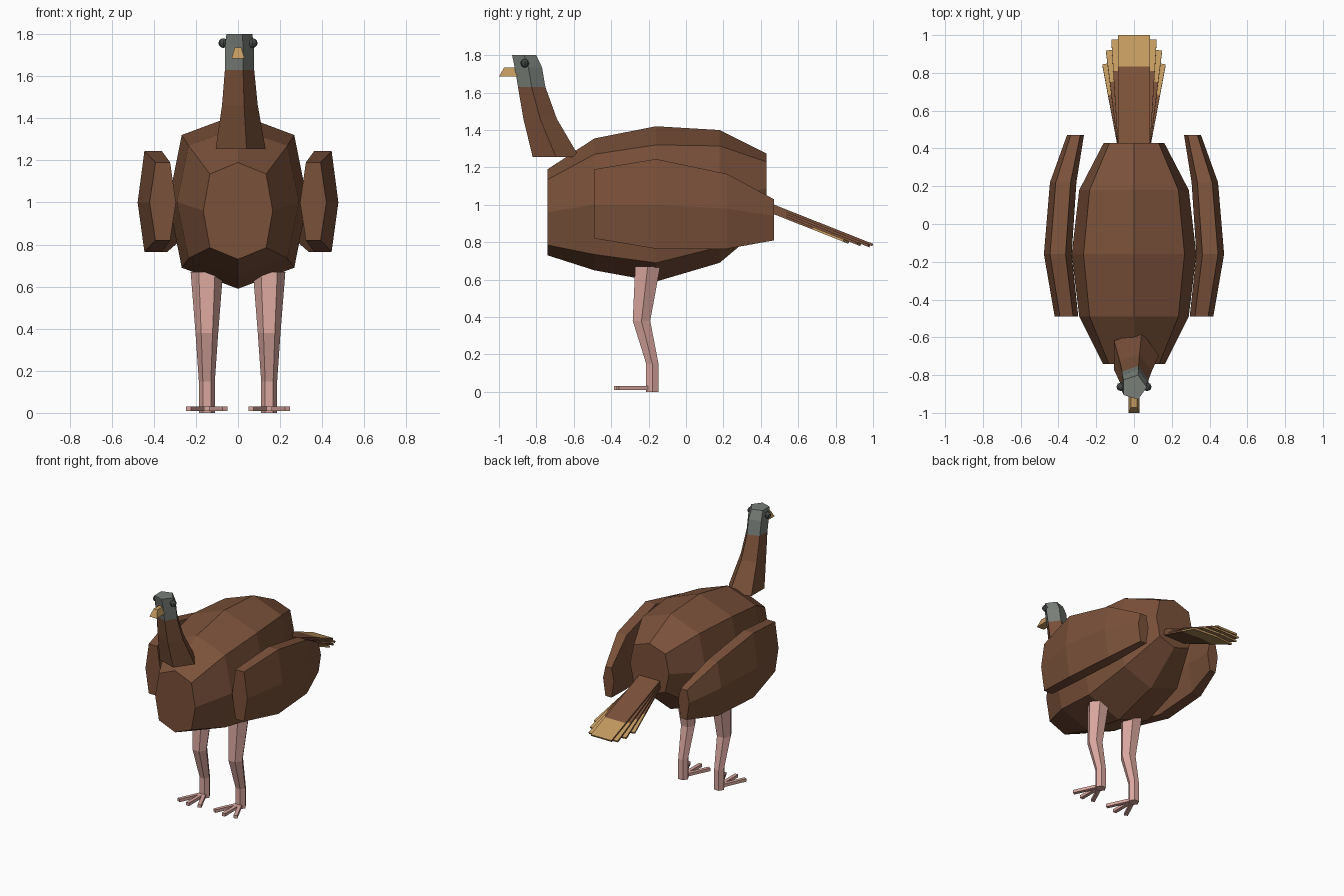
import bpy, bmesh, math
from mathutils import Vector, Matrix

if "Cube" in bpy.data.objects:
    bpy.data.objects.remove(bpy.data.objects["Cube"])


def material(name, rgb):
    m = bpy.data.materials.new(name)
    m.diffuse_color = (*rgb, 1)
    m.use_nodes = True
    m.node_tree.nodes["Principled BSDF"].inputs["Base Color"].default_value = m.diffuse_color
    return m


BROWN = material("brown feathers", (0.195, 0.082, 0.042))
TAN = material("tan", (0.54, 0.32, 0.117))
GREY = material("grey head", (0.19, 0.21, 0.19))
DARK = material("dark grey eye", (0.06, 0.065, 0.063))
PINK = material("pink leg", (0.70, 0.385, 0.345))


def finish(name, bm, *mats):
    bmesh.ops.recalc_face_normals(bm, faces=bm.faces)
    me = bpy.data.meshes.new(name)
    bm.to_mesh(me)
    bm.free()
    for m in mats:
        me.materials.append(m)
    ob = bpy.data.objects.new(name, me)
    bpy.context.collection.objects.link(ob)
    return ob


def loft_mesh(rings):
    """Skin a row of equal-sized rings and cap both ends."""
    bm = bmesh.new()
    loops = [[bm.verts.new(p) for p in ring] for ring in rings]
    n = len(loops[0])
    for a, b in zip(loops, loops[1:]):
        for i in range(n):
            j = (i + 1) % n
            bm.faces.new((a[i], a[j], b[j], b[i]))
    bm.faces.new(loops[0])
    bm.faces.new(loops[-1])
    return bm


def loft(name, rings, mat):
    return finish(name, loft_mesh(rings), mat)


def level_ring(x, y, z, r, n):
    return [(x + r * math.cos(i * math.tau / n), y + r * math.sin(i * math.tau / n), z)
            for i in range(n)]


# Body: eight-sided sections along y (y, half width, top, bottom)
def body_ring(y, w, top, bottom):
    c, h = (top + bottom) / 2, (top - bottom) / 2
    shape = [(0, 1), (.81, .76), (1, 0), (.81, -.76), (0, -1),
             (-.81, -.76), (-1, 0), (-.81, .76)]
    return [(w * u, y, c + h * v) for u, v in shape]


loft("body", [body_ring(*s) for s in (
    (-.74, .165, 1.19, .73), (-.49, .29, 1.355, .65), (-.16, .33, 1.42, .59),
    (.18, .29, 1.40, .69), (.43, .16, 1.275, .90))], BROWN)


# Wings: six-sided sections (y, inner x, outer x, bottom, top, middle)
def wing_ring(side, y, a, b, lo, hi, mid):
    k = (b - a) * .22
    pts = [(a, mid), (a + k, hi), (b - k, hi), (b, mid), (b - k, lo), (a + k, lo)]
    return [(side * x, y, z) for x, z in pts]


for label, side in (("left", 1), ("right", -1)):
    loft(label + "_wing", [wing_ring(side, *s) for s in (
        (-.49, .295, .42, .82, 1.19, 1.0), (-.16, .33, .477, .765, 1.245, 1.0),
        (.22, .305, .445, .765, 1.165, .98), (.47, .265, .355, .81, 1.03, .94))], BROWN)

# Neck and head: five-sided
loft("neck", [level_ring(0, *s, 5) for s in (
    (-.695, 1.255, .131), (-.78, 1.46, .094), (-.825, 1.63, .077))], BROWN)
loft("head", [level_ring(0, *s, 5) for s in (
    (-.825, 1.63, .077), (-.843, 1.735, .077), (-.865, 1.80, .068))], GREY)

# Beak: wide at the bottom, tapered forward
loft("beak", [[(-.03, y, 1.685), (.03, y, 1.685), (.016, y + d, 1.735), (-.016, y + d, 1.735)]
              for y, d in ((-.89, 0), (-1.0, .028))], TAN)

# Eyes
for label, side in (("left", 1), ("right", -1)):
    bm = bmesh.new()
    bmesh.ops.create_uvsphere(bm, u_segments=8, v_segments=6, radius=.023)
    bmesh.ops.translate(bm, verts=bm.verts, vec=(side * .07, -.862, 1.757))
    finish(label + "_eye", bm, DARK)

# Tail: stacked slats, fanned sideways and shortened step by step, tan tips
PITCH = Matrix.Rotation(math.radians(-21.6), 4, 'X')
for step in range(4):
    for side in ((0,) if step == 0 else (-1, 1)):
        length = (.635, .615, .56, .49)[step]
        rings = []
        for y in (0, length - .18, length):
            rings.append([(u * .085, y, v) for u, v in
                          ((-1, -.013), (1, -.013), (1, 0), (-1, 0))])
        bm = loft_mesh(rings)
        bmesh.ops.recalc_face_normals(bm, faces=bm.faces)
        for f in bm.faces:
            tip = f.calc_center_median().y > length - .15
            if tip and (abs(f.normal.x) < .5 or step == 3):
                f.material_index = 1
        fan = Matrix.Rotation(math.radians(-3.3 * step * side), 4, 'Z')
        move = Matrix.Translation(Vector((0, .41, 1.025 - step * .0125)))
        bm.transform(move @ PITCH @ fan)
        finish("tail_feather", bm, BROWN, TAN)

# Legs and toes
for label, side in (("left", 1), ("right", -1)):
    x = side * .148
    loft(label + "_leg", [level_ring(x, *s, 6) for s in (
        (-.205, .67, .077), (-.238, .38, .054), (-.18, .15, .038), (-.18, 0, .038))], PINK)
    for turn in (-25, 0, 25):
        bm = bmesh.new()
        bmesh.ops.create_cube(bm, size=1)
        bm.transform(Matrix.Translation((x, -.18, .02))
                     @ Matrix.Rotation(math.radians(turn), 4, 'Z')
                     @ Matrix.Translation((0, -.102, 0))
                     @ Matrix.Diagonal((.026, .204, .022, 1)))
        finish(label + "_toe", bm, PINK)
